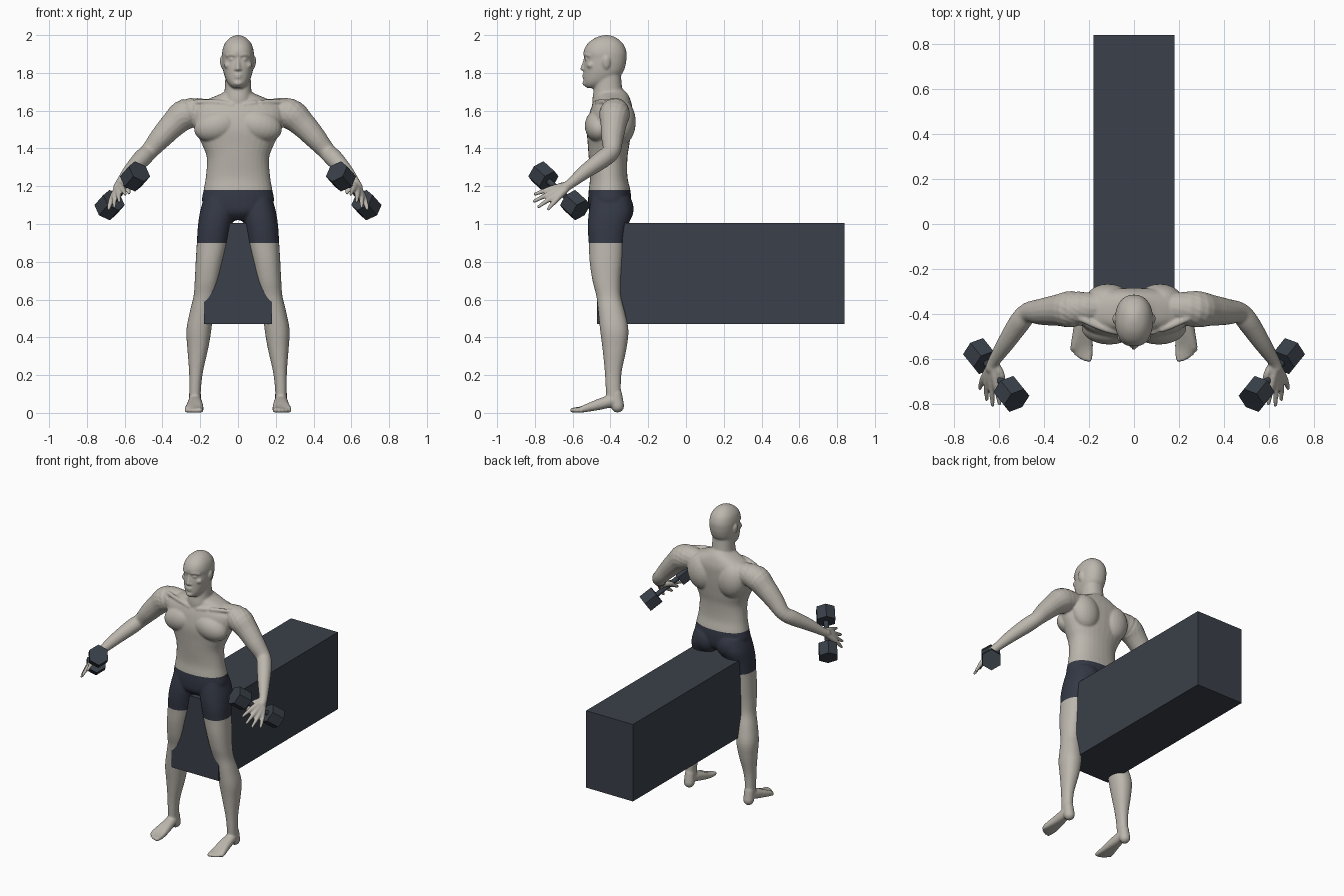
import bpy
import bmesh
import math
from mathutils import Vector, Matrix

default_cube = bpy.data.objects.get("Cube")
if default_cube:
    bpy.data.objects.remove(default_cube, do_unlink=True)


def make_material(name, colour):
    material = bpy.data.materials.new(name)
    material.use_nodes = True
    material.diffuse_color = (*colour, 1)
    shader = next(n for n in material.node_tree.nodes if n.type == 'BSDF_PRINCIPLED')
    shader.inputs["Base Color"].default_value = (*colour, 1)
    return material


skin_material = make_material("pale_skin", (.50, .47, .42))
shorts_material = make_material("navy_shorts", (.034, .040, .060))
iron_material = make_material("dark_iron", (.040, .050, .064))
bench_material = make_material("slate_bench", (.043, .051, .067))


def make_object(name, bm, *materials):
    mesh = bpy.data.meshes.new(name)
    bm.to_mesh(mesh)
    bm.free()
    for material in materials:
        mesh.materials.append(material)
    obj = bpy.data.objects.new(name, mesh)
    bpy.context.scene.collection.objects.link(obj)
    return obj


def smooth_rows(rows, steps=4):
    """Catmull-Rom interpolation between rows of numbers."""
    rows = [Vector(row) for row in rows]
    result = []
    for i in range(len(rows) - 1):
        a, b, c = rows[max(i - 1, 0)], rows[i], rows[i + 1]
        d = rows[min(i + 2, len(rows) - 1)]
        for s in range(steps):
            t = s / steps
            result.append(b + ((c - a) * t + (a * 2 - b * 5 + c * 4 - d) * t ** 2
                               + (b * 3 - a - c * 3 + d) * t ** 3) / 2)
    return result + [rows[-1]]


def bridge_rings(bm, rings):
    loops = [[bm.verts.new(point) for point in ring] for ring in rings]
    count = len(loops[0])
    for low, high in zip(loops, loops[1:]):
        for i in range(count):
            j = (i + 1) % count
            bm.faces.new((low[i], low[j], high[j], high[i]))
    bm.faces.new(loops[0][::-1])
    bm.faces.new(loops[-1])


def circle(count):
    return [(math.cos(math.tau * i / count), math.sin(math.tau * i / count))
            for i in range(count)]


def loft(bm, rows, side=1):
    """Stack of level ovals: height, centre x, half width, front y, back y."""
    rings = []
    for z, x, half, front, back in smooth_rows(rows):
        rings.append([(side * (x + half * math.copysign(abs(c) ** .9, c)),
                       (front + back) / 2 + (back - front) / 2 * math.copysign(abs(s) ** .9, s), z)
                      for c, s in circle(32)])
    bridge_rings(bm, rings)


def limb(bm, rows, side=1):
    """Round-ended tube through points: x, y, z, radius."""
    path = [(Vector((side * r[0], r[1], r[2])), r[3]) for r in smooth_rows(rows)]
    start = (path[0][0] - path[1][0]).normalized()
    end = (path[-1][0] - path[-2][0]).normalized()
    caps = [(math.sin(a), math.cos(a)) for a in (.5, 1, 1.5)]
    head = [(path[0][0] + start * path[0][1] * s, path[0][1] * c) for s, c in reversed(caps)]
    tail = [(path[-1][0] + end * path[-1][1] * s, path[-1][1] * c) for s, c in caps]
    path = head + path + tail
    rings = []
    for i, (centre, radius) in enumerate(path):
        tangent = path[min(i + 1, len(path) - 1)][0] - path[max(i - 1, 0)][0]
        u = tangent.cross(Vector((1, .3, .1))).normalized()
        v = tangent.cross(u).normalized()
        rings.append([centre + (u * c + v * s) * radius for c, s in circle(16)])
    bridge_rings(bm, rings)


def ellipsoid(bm, centre, size, side=1, tilt=0):
    matrix = (Matrix.Translation((side * centre[0], centre[1], centre[2]))
              @ Matrix.Rotation(side * tilt, 4, 'Y') @ Matrix.Diagonal((*size, 1)))
    bmesh.ops.create_uvsphere(bm, u_segments=24, v_segments=16, radius=1, matrix=matrix)


body = bmesh.new()

# Torso, from crotch to the base of the neck
loft(body, [(1.02, 0, .09, -.47, -.34), (1.06, 0, .16, -.51, -.30), (1.12, 0, .19, -.518, -.29),
            (1.18, 0, .182, -.515, -.295), (1.25, 0, .17, -.508, -.31), (1.35, 0, .165, -.515, -.31),
            (1.42, 0, .19, -.52, -.30), (1.5, 0, .23, -.525, -.29), (1.57, 0, .25, -.515, -.285),
            (1.62, 0, .24, -.50, -.285), (1.66, 0, .16, -.48, -.295), (1.69, 0, .09, -.475, -.31),
            (1.71, 0, .06, -.47, -.33)])
# Neck
loft(body, [(1.60, 0, .08, -.49, -.31), (1.66, 0, .076, -.495, -.325), (1.72, 0, .07, -.487, -.338),
            (1.80, 0, .066, -.48, -.345)])
# Head
loft(body, [(1.72, 0, .025, -.525, -.43), (1.735, 0, .045, -.538, -.40), (1.76, 0, .062, -.542, -.37),
            (1.80, 0, .076, -.541, -.335), (1.84, 0, .082, -.54, -.32), (1.875, 0, .084, -.536, -.315),
            (1.91, 0, .084, -.543, -.315), (1.95, 0, .073, -.525, -.33), (1.98, 0, .05, -.49, -.36),
            (1.995, 0, .025, -.455, -.39), (2, 0, .008, -.43, -.41)])
# Nose and lips
limb(body, [(0, -.533, 1.88, .008), (0, -.541, 1.85, .009), (0, -.548, 1.822, .012)])
ellipsoid(body, (0, -.54, 1.79), (.024, .01, .006))
ellipsoid(body, (0, -.539, 1.777), (.021, .01, .007))
ellipsoid(body, (0, -.533, 1.745), (.025, .016, .014))

for side in (1, -1):
    # Brow, eyelid, nostril, cheek and ear
    limb(body, [(.012, -.536, 1.892, .008), (.035, -.532, 1.897, .008), (.06, -.51, 1.89, .008)], side)
    ellipsoid(body, (.033, -.525, 1.872), (.015, .011, .007), side)
    ellipsoid(body, (.012, -.54, 1.82), (.009, .01, .007), side)
    ellipsoid(body, (.05, -.505, 1.84), (.025, .02, .018), side)
    ellipsoid(body, (.086, -.422, 1.853), (.009, .02, .034), side, .15)
    # Chest, back and seat muscles, collar bone
    ellipsoid(body, (.11, -.46, 1.52), (.125, .076, .085), side, .25)
    ellipsoid(body, (.115, -.34, 1.54), (.10, .074, .12), side, .15)
    ellipsoid(body, (.085, -.36, 1.08), (.09, .083, .095), side)
    limb(body, [(.03, -.485, 1.63, .014), (.12, -.47, 1.645, .014), (.24, -.42, 1.645, .014)], side)
    # Arm
    limb(body, [(.15, -.37, 1.60, .06), (.27, -.378, 1.585, .082), (.34, -.383, 1.53, .07),
                (.41, -.39, 1.455, .059), (.47, -.395, 1.385, .047), (.51, -.44, 1.345, .048),
                (.57, -.53, 1.28, .039), (.622, -.61, 1.215, .027), (.635, -.64, 1.195, .026)], side)
    # Thumb and spread fingers
    limb(body, [(.62, -.62, 1.205, .02), (.59, -.67, 1.2, .016), (.578, -.725, 1.165, .01)], side)
    for knuckle, tip in (((.613, -.71, 1.188), (.597, -.80, 1.158)),
                         ((.633, -.71, 1.167), (.628, -.805, 1.12)),
                         ((.652, -.70, 1.148), (.655, -.78, 1.092)),
                         ((.668, -.685, 1.132), (.685, -.73, 1.078))):
        limb(body, [(.628, -.62, 1.205, .022), (*knuckle, .016), (*tip, .009)], side)
    # Leg
    loft(body, [(1.14, .10, .08, -.50, -.30), (1.06, .11, .092, -.515, -.285),
                (.98, .125, .088, -.52, -.31), (.90, .135, .083, -.515, -.325),
                (.80, .15, .074, -.51, -.335), (.70, .163, .066, -.495, -.345),
                (.62, .175, .06, -.475, -.345), (.54, .192, .062, -.465, -.325),
                (.44, .207, .066, -.455, -.305), (.34, .213, .055, -.442, -.315),
                (.22, .222, .037, -.43, -.34), (.13, .227, .031, -.425, -.345),
                (.05, .228, .03, -.42, -.34)], side)
    # Heel, foot and toes
    limb(body, [(.228, -.37, .10, .032), (.228, -.362, .036, .035)], side)
    for i in range(5):
        spread = i / 4
        ball, reach = .2 + .065 * spread, -.6 + .04 * spread ** 2
        size = .014 - .004 * spread
        limb(body, [(.228, -.39, .065, .034), (.213 + .03 * spread, -.47, .042, .028),
                    (ball, -.545, .02, .018), (ball + .008 * spread, reach, size, size)], side)

# Fuse the figure into one smooth skin
bmesh.ops.recalc_face_normals(body, faces=body.faces)
figure = make_object("athlete_body", body)
remesh = figure.modifiers.new("fuse", 'REMESH')
remesh.mode = 'VOXEL'
remesh.voxel_size = .006
soften = figure.modifiers.new("soften", 'SMOOTH')
soften.factor = .5
soften.iterations = 5
bpy.context.view_layer.update()
fused = bpy.data.meshes.new_from_object(figure.evaluated_get(bpy.context.evaluated_depsgraph_get()))
figure.modifiers.clear()

# Cut the shorts at hem and waistband
WAIST, HEM = 1.18, .9
bm = bmesh.new()
bm.from_mesh(fused)
for height in (WAIST, HEM):
    bmesh.ops.bisect_plane(bm, geom=bm.verts[:] + bm.edges[:] + bm.faces[:], dist=.0001,
                           plane_co=(0, 0, height), plane_no=(0, 0, 1))
for face in bm.faces:
    centre = face.calc_center_median()
    face.smooth = True
    face.material_index = int(HEM < centre.z < WAIST and abs(centre.x) < .4)
bm.to_mesh(figure.data)
bm.free()
figure.data.materials.append(skin_material)
figure.data.materials.append(shorts_material)

# Hexagonal dumbbells
for side, name in ((1, "left_dumbbell"), (-1, "right_dumbbell")):
    inner = Vector((side * .545, -.755, 1.252))
    outer = Vector((side * .68, -.587, 1.10))
    turn = (outer - inner).to_track_quat('Z', 'Y').to_matrix().to_4x4()
    bm = bmesh.new()
    for centre, radius, length, count in ((inner, .066, .092, 6), (outer, .066, .092, 6),
                                          ((inner + outer) / 2, .016, .2, 16)):
        bmesh.ops.create_cone(bm, cap_ends=True, segments=count, radius1=radius, radius2=radius,
                              depth=length, matrix=Matrix.Translation(centre) @ turn)
    make_object(name, bm, iron_material)

# Bench block
bm = bmesh.new()
bmesh.ops.create_cube(bm, size=1, matrix=Matrix.Translation((0, .185, .737))
                      @ Matrix.Diagonal((.36, 1.31, .534, 1)))
make_object("bench", bm, bench_material)
